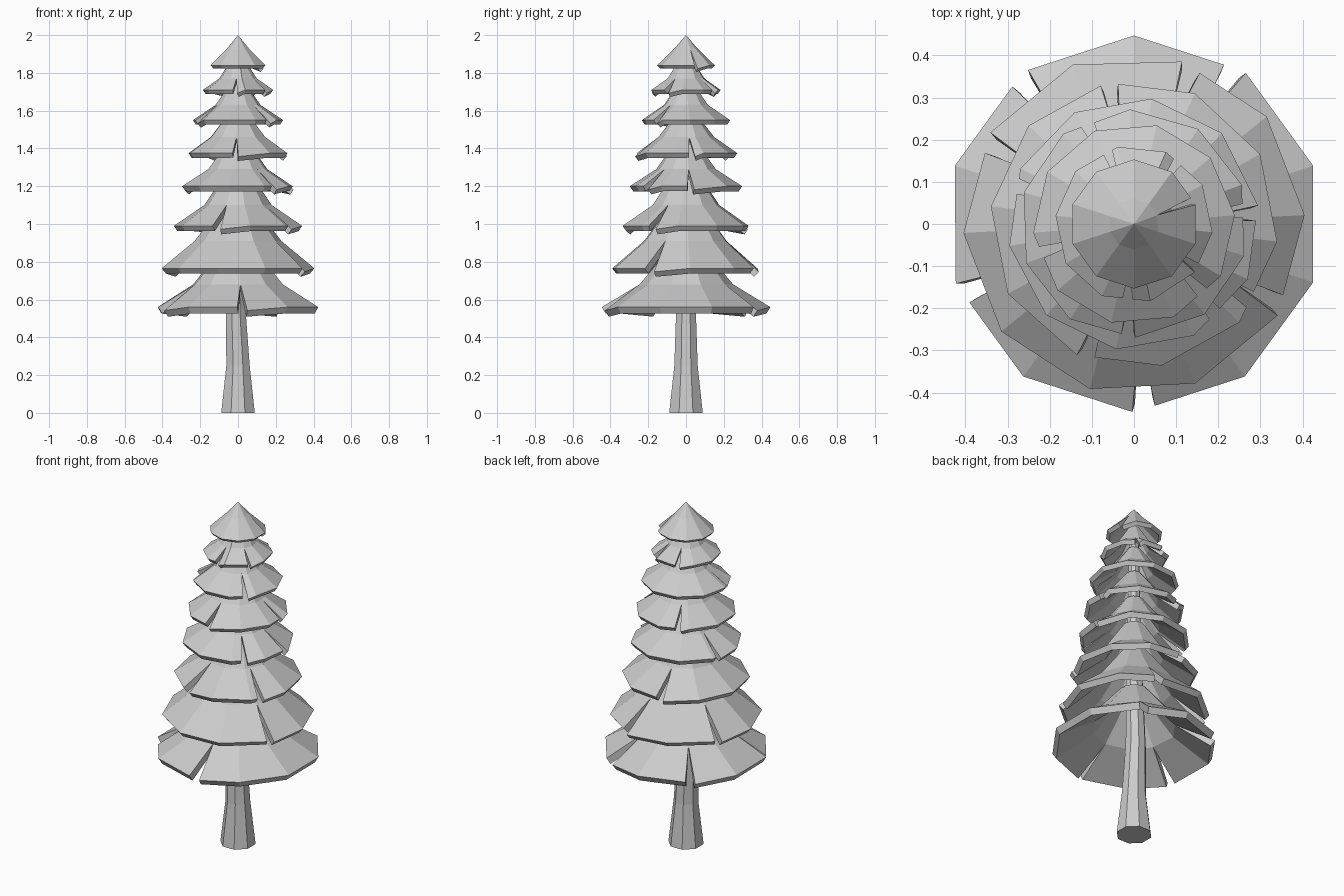
import bpy, bmesh
from math import radians, cos, sin

if "Cube" in bpy.data.objects:
    bpy.data.objects.remove(bpy.data.objects["Cube"])

grey = bpy.data.materials.new("plain_grey")
grey.use_nodes = True
COLOUR = (0.6, 0.6, 0.6, 1)
grey.diffuse_color = COLOUR
grey.node_tree.nodes["Principled BSDF"].inputs["Base Color"].default_value = COLOUR


def make_object(name, bm):
    bmesh.ops.remove_doubles(bm, verts=bm.verts, dist=0.0005)
    bmesh.ops.recalc_face_normals(bm, faces=bm.faces)
    mesh = bpy.data.meshes.new(name)
    bm.to_mesh(mesh)
    bm.free()
    mesh.materials.append(grey)
    ob = bpy.data.objects.new(name, mesh)
    bpy.context.collection.objects.link(ob)
    return ob


def on_decagon(radius, angle, turn):
    """Distance to the edge of a ten-sided outline at an angle."""
    return radius * cos(radians(18)) / cos(radians((angle - turn) % 36 - 18))


def branch_tier(name, profile, turn, slits, thick):
    """A hollow ten-sided skirt whose rim is split by tapering slits."""
    bm = bmesh.new()

    def vert(row, angle, direction, drop=0.0):
        radius, z = profile[row]
        r = on_decagon(radius, direction, turn)
        a = radians(direction)
        return bm.verts.new((r * cos(a), r * sin(a), z - drop))

    # Corners too close to a slit give way to it
    def clear(a):
        return all(abs((a - s + 180) % 360 - 180) > 7 for s in slits)
    corners = [a for a in ((turn + 36 * k) % 360 for k in range(10)) if clear(a)]
    stations = sorted([(a, False) for a in corners] + [(s % 360, True) for s in slits])

    columns = []
    for a, split in stations:
        top, mid = vert(0, a, a), vert(1, a, a)
        if split:
            before, after = vert(2, a, a - 3.5), vert(2, a, a + 3.5, 0.018)
        else:
            before = after = vert(2, a, a)
        columns.append((top, mid, before, after))
    for c, n in zip(columns, columns[1:] + columns[:1]):
        bm.faces.new((c[0], c[1], n[1], n[0]))
        bm.faces.new((c[1], c[3], n[2], n[1]))

    ob = make_object(name, bm)
    # Skirt thickness grows inward
    if ob.data.polygons[0].normal.z < 0:
        ob.data.flip_normals()
    shell = ob.modifiers.new("thickness", "SOLIDIFY")
    shell.thickness = thick
    shell.offset = -1


# Tiers from the bottom: profile (radius, height), turn, slit angles, thickness
TIERS = [
    (((0.08, 0.88), (0.25, 0.68), (0.447, 0.56)), 18, (57, 128, 202, 273), 0.04),
    (((0.07, 1.12), (0.23, 0.91), (0.405, 0.765)), 3, (70, 151, 331), 0.036),
    (((0.06, 1.28), (0.18, 1.10), (0.342, 0.99)), 29, (100, 250, 327), 0.034),
    (((0.05, 1.44), (0.16, 1.29), (0.3, 1.2)), 10, (5, 162, 312), 0.032),
    (((0.04, 1.6), (0.15, 1.46), (0.272, 1.375)), 20, (7, 115, 267), 0.03),
    (((0.035, 1.75), (0.12, 1.63), (0.24, 1.55)), 5, (197, 315), 0.028),
    (((0.03, 1.88), (0.1, 1.77), (0.187, 1.71)), 30, (55, 110, 265, 325), 0.026),
    (((0.0, 2.0), (0.06, 1.93), (0.153, 1.84)), 18, (21,), 0.025),
]
for i, (profile, turn, slits, thick) in enumerate(TIERS, 1):
    branch_tier(f"branch_tier_{i}", profile, turn, slits, thick)

# Flared, slightly bent trunk: (height, radius, x shift)
bm = bmesh.new()
rings = []
for z, r, shift in ((0, 0.096, 0), (0.25, 0.067, 0), (0.55, 0.056, -0.012),
                    (1.1, 0.042, 0), (1.88, 0.025, 0)):
    angles = [radians(22.5 + 45 * k) for k in range(8)]
    rings.append([bm.verts.new((r * cos(a) + shift, r * sin(a), z)) for a in angles])
for low, high in zip(rings, rings[1:]):
    for k in range(8):
        n = (k + 1) % 8
        bm.faces.new((low[k], low[n], high[n], high[k]))
bm.faces.new(rings[0][::-1])
bm.faces.new(rings[-1])
make_object("trunk", bm)
